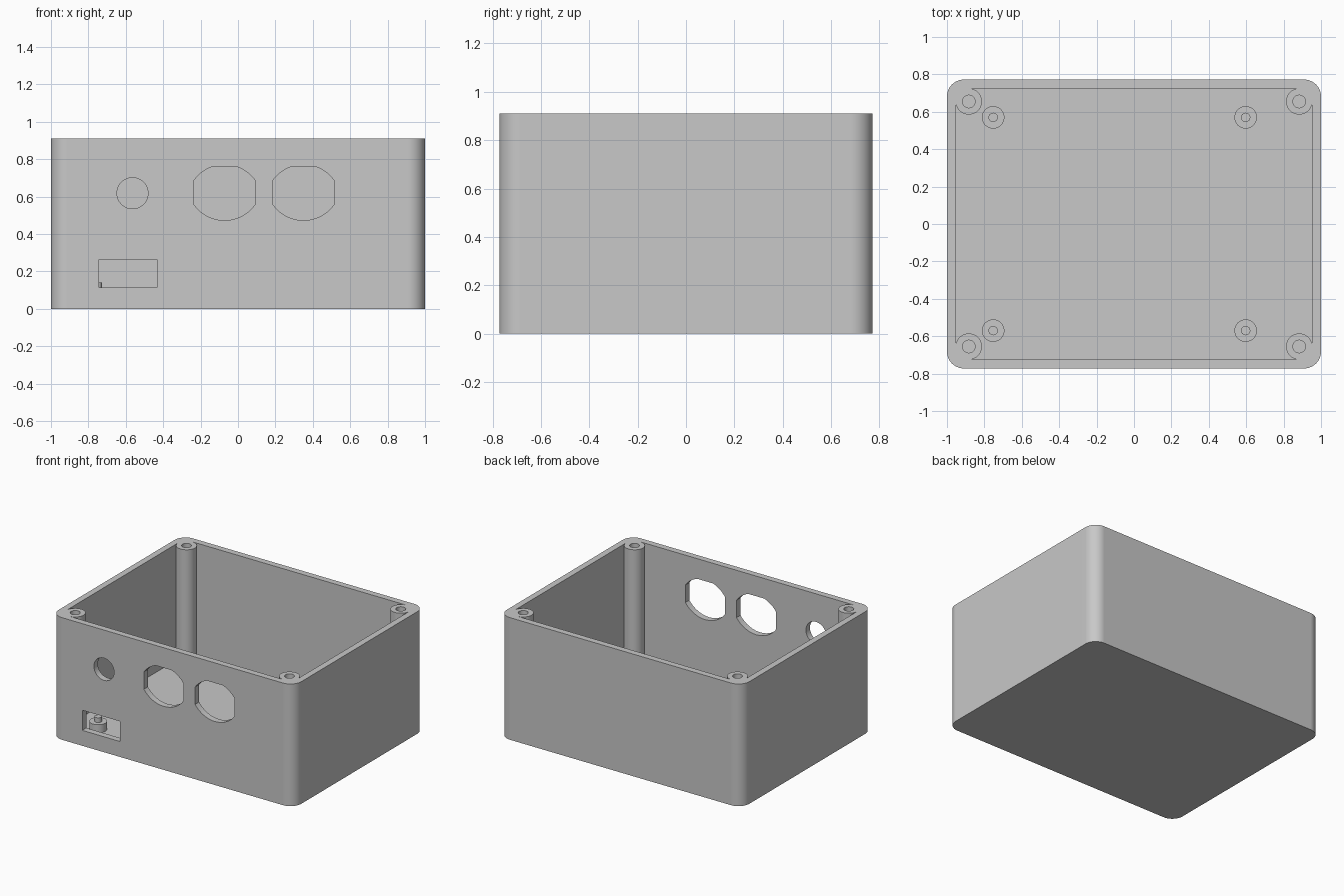
import bpy, bmesh
from math import radians, cos, sin, asin, sqrt
from mathutils import Matrix

if "Cube" in bpy.data.objects:
    bpy.data.objects.remove(bpy.data.objects["Cube"], do_unlink=True)

HX, HY, HEIGHT = 1.0, 0.772, 0.91     # outer half sizes and height
CORNER, WALL, FLOOR = 0.09, 0.046, 0.045
POST_X, POST_Y, POST_R = 0.883, 0.655, 0.07

grey = bpy.data.materials.new("light grey plastic")
grey.use_nodes = True
grey.diffuse_color = (0.58, 0.58, 0.58, 1)
grey.node_tree.nodes["Principled BSDF"].inputs["Base Color"].default_value = grey.diffuse_color


def arc(cx, cy, r, a0, a1, steps):
    angles = [radians(a0 + (a1 - a0) * i / steps) for i in range(steps + 1)]
    return [(cx + r * cos(a), cy + r * sin(a)) for a in angles]


def add_prism(bm, outline, low, high, matrix=Matrix()):
    """Extrude a flat outline from low to high, then move it by matrix."""
    base = [bm.verts.new(matrix @ Matrix.Translation((x, y, low)).translation) for x, y in outline]
    face = bm.faces.new(base)
    top = bmesh.ops.extrude_face_region(bm, geom=[face])["geom"]
    verts = [g for g in top if isinstance(g, bmesh.types.BMVert)]
    direction = matrix.to_3x3().col[2] * (high - low)
    bmesh.ops.translate(bm, verts=verts, vec=direction)


def make_object(name, bm):
    bmesh.ops.recalc_face_normals(bm, faces=bm.faces)
    mesh = bpy.data.meshes.new(name)
    bm.to_mesh(mesh)
    bm.free()
    mesh.materials.append(grey)
    obj = bpy.data.objects.new(name, mesh)
    bpy.context.collection.objects.link(obj)
    return obj


def activate(obj):
    bpy.ops.object.select_all(action='DESELECT')
    obj.select_set(True)
    bpy.context.view_layer.objects.active = obj


def smooth(obj):
    activate(obj)
    bpy.ops.object.shade_smooth_by_angle(angle=radians(30))
    normals = obj.modifiers.new("even_normals", 'WEIGHTED_NORMAL')
    normals.keep_sharp = True


QUADRANTS = [(1, 1, 0), (-1, 1, 90), (-1, -1, 180), (1, -1, 270)]

# Solid block with rounded upright edges
bm = bmesh.new()
outline = []
for sx, sy, start in QUADRANTS:
    outline += arc(sx * (HX - CORNER), sy * (HY - CORNER), CORNER, start, start + 90, 12)
add_prism(bm, outline, 0, HEIGHT)
enclosure = make_object("enclosure_box", bm)

# Cavity that leaves a round screw post standing in each corner
bm = bmesh.new()
outline = []
for sx, sy, start in QUADRANTS:
    outline += arc(sx * POST_X, sy * POST_Y, POST_R, start, start - 270, 36)
add_prism(bm, outline, FLOOR, HEIGHT + 0.1)

# Screw holes in the posts
for sx, sy, start in QUADRANTS:
    add_prism(bm, arc(sx * POST_X, sy * POST_Y, 0.034, 0, 345, 23), HEIGHT - 0.35, HEIGHT + 0.1)

# Openings in the front wall, drawn in x and z
to_front = Matrix.Rotation(radians(90), 4, 'X')
front_openings = [
    arc(-0.564, 0.618, 0.083, 0, 352.5, 47),                                  # round jack
    [(-0.743, 0.115), (-0.433, 0.115), (-0.433, 0.265), (-0.743, 0.265)],     # port slot
]

# Twin sockets: two shallow arcs, straight sides and a flat top
R, HALF, MID, TOP = 0.2, 0.163, 0.622, 0.76
DROP = 0.051
side = sqrt(R * R - HALF * HALF)
bottom_angle = asin(side / R) * 180 / 3.14159265
top_angle = asin((TOP - MID + DROP) / R) * 180 / 3.14159265
for cx in (-0.072, 0.35):
    front_openings.append(
        arc(cx, MID + DROP, R, 180 + bottom_angle, 360 - bottom_angle, 16)
        + arc(cx, MID - DROP, R, bottom_angle, top_angle, 6)
        + arc(cx, MID - DROP, R, 180 - top_angle, 180 - bottom_angle, 6))
cavity_bm = bm
front_bm = bmesh.new()
for shape in front_openings:
    add_prism(front_bm, shape, HY - WALL - 0.04, HY + 0.1, to_front)

# Cut the cavity first, then the front openings
for cutter in (make_object("cavity_cutter", cavity_bm), make_object("front_cutter", front_bm)):
    cutter.hide_render = True
    cut = enclosure.modifiers.new("cut", 'BOOLEAN')
    cut.operation, cut.solver, cut.object = 'DIFFERENCE', 'EXACT', cutter
    activate(enclosure)
    bpy.ops.object.modifier_apply(modifier=cut.name)
    bpy.data.objects.remove(cutter, do_unlink=True)
smooth(enclosure)

# Board standoffs with locating pins on the floor
for x, x_name in ((-0.753, "right"), (0.597, "left")):
    for y, y_name in ((-0.57, "front"), (0.57, "back")):
        bm = bmesh.new()
        add_prism(bm, arc(x, y, 0.06, 0, 352.5, 47), FLOOR - 0.01, 0.105)
        add_prism(bm, arc(x, y, 0.025, 0, 345, 23), 0.1, 0.14)
        smooth(make_object(f"{y_name}_{x_name}_standoff", bm))
